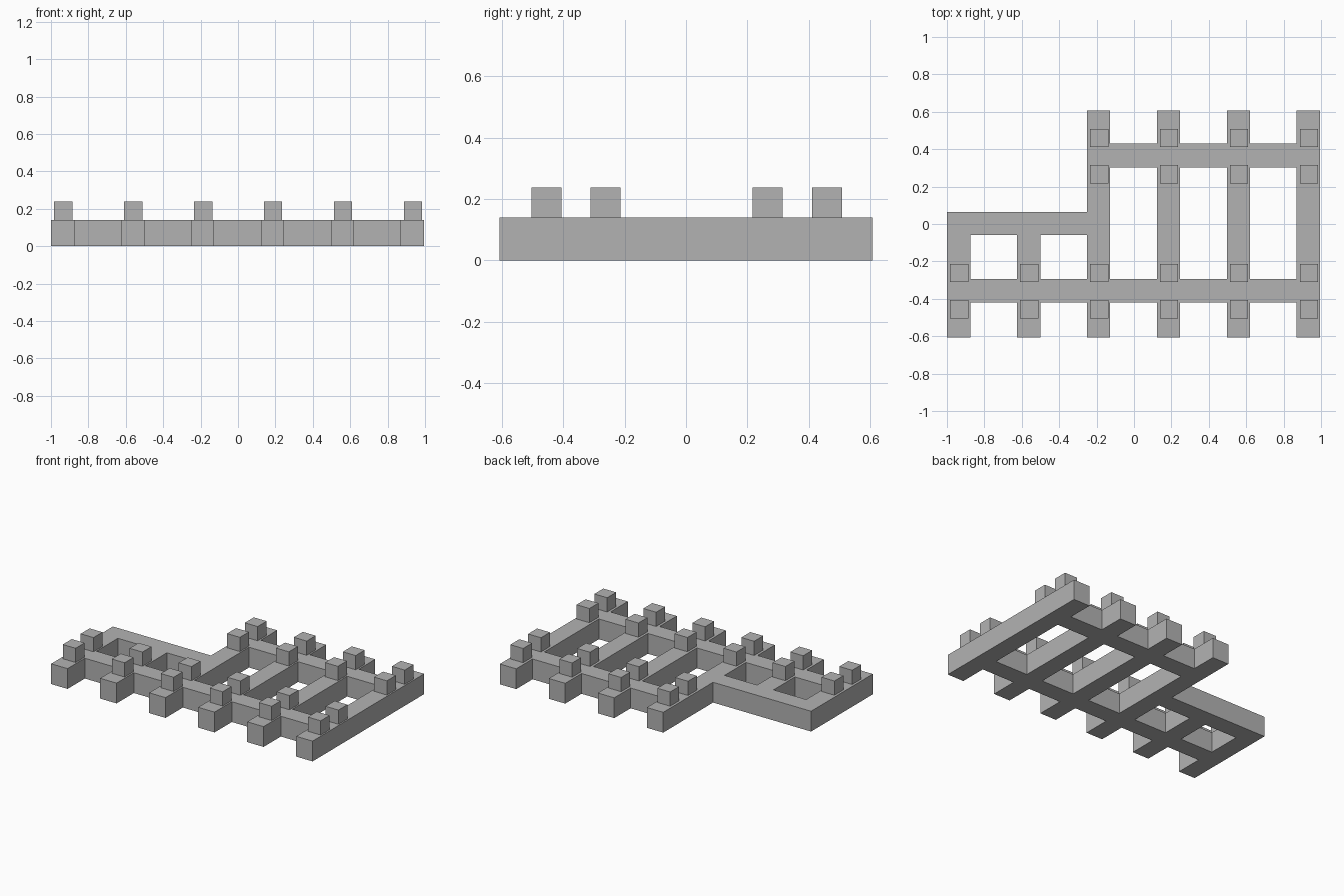
import bpy, bmesh

cube = bpy.data.objects.get("Cube")
if cube:
    bpy.data.objects.remove(cube)

# Single grey material
grey = bpy.data.materials.new("grey")
grey.use_nodes = True
colour = (0.45, 0.45, 0.45, 1)
grey.diffuse_color = colour
grey.node_tree.nodes["Principled BSDF"].inputs["Base Color"].default_value = colour

BEAM, HEIGHT, HALF = 0.125, 0.14, 0.608
columns = [-0.9375 + 0.374 * i for i in range(6)]


def finish(bm, name):
    mesh = bpy.data.meshes.new(name)
    bm.to_mesh(mesh)
    bm.free()
    mesh.materials.append(grey)
    obj = bpy.data.objects.new(name, mesh)
    bpy.context.collection.objects.link(obj)
    return obj


# Beam footprints (x0, x1, y0, y1): the two right-hand beams are short
beams = []
for i, x in enumerate(columns):
    back = 0.065 if i < 2 else HALF
    beams.append((x - BEAM / 2, x + BEAM / 2, -HALF, back))
right, left, inner = beams[0][0], beams[-1][1], beams[2][0]
beams += [
    (right, left, -0.42, -0.293),    # front rail
    (right, inner, -0.06, 0.065),    # middle rail
    (inner, left, 0.302, 0.43),      # back rail
]

# Frame: the union of the footprints, raised as one solid
xs = sorted({v for b in beams for v in b[:2]})
ys = sorted({v for b in beams for v in b[2:]})
bm = bmesh.new()
grid = {(x, y): bm.verts.new((x, y, 0)) for x in xs for y in ys}
for x0, x1 in zip(xs, xs[1:]):
    for y0, y1 in zip(ys, ys[1:]):
        cx, cy = (x0 + x1) / 2, (y0 + y1) / 2
        if any(a < cx < b and c < cy < d for a, b, c, d in beams):
            bm.faces.new([grid[p] for p in ((x0, y0), (x1, y0), (x1, y1), (x0, y1))])
bmesh.ops.delete(bm, geom=[v for v in bm.verts if not v.link_faces], context='VERTS')
top = bmesh.ops.extrude_face_region(bm, geom=bm.faces[:])["geom"]
bmesh.ops.translate(bm, vec=(0, 0, HEIGHT),
                    verts=[g for g in top if isinstance(g, bmesh.types.BMVert)])
bmesh.ops.recalc_face_normals(bm, faces=bm.faces[:])
bmesh.ops.dissolve_limit(bm, angle_limit=0.01, verts=bm.verts[:], edges=bm.edges[:])
finish(bm, "beam_frame")

# Pegs: pairs on either side of the front and back rails
PEG = 0.098
for i, x in enumerate(columns):
    rows = (-0.456, -0.262) if i < 2 else (-0.456, -0.262, 0.266, 0.46)
    for j, y in enumerate(rows):
        bm = bmesh.new()
        bmesh.ops.create_cube(bm, size=PEG)
        peg = finish(bm, f"peg_{i + 1}_{j + 1}")
        peg.location = (x + 0.003, y, HEIGHT + PEG / 2)
